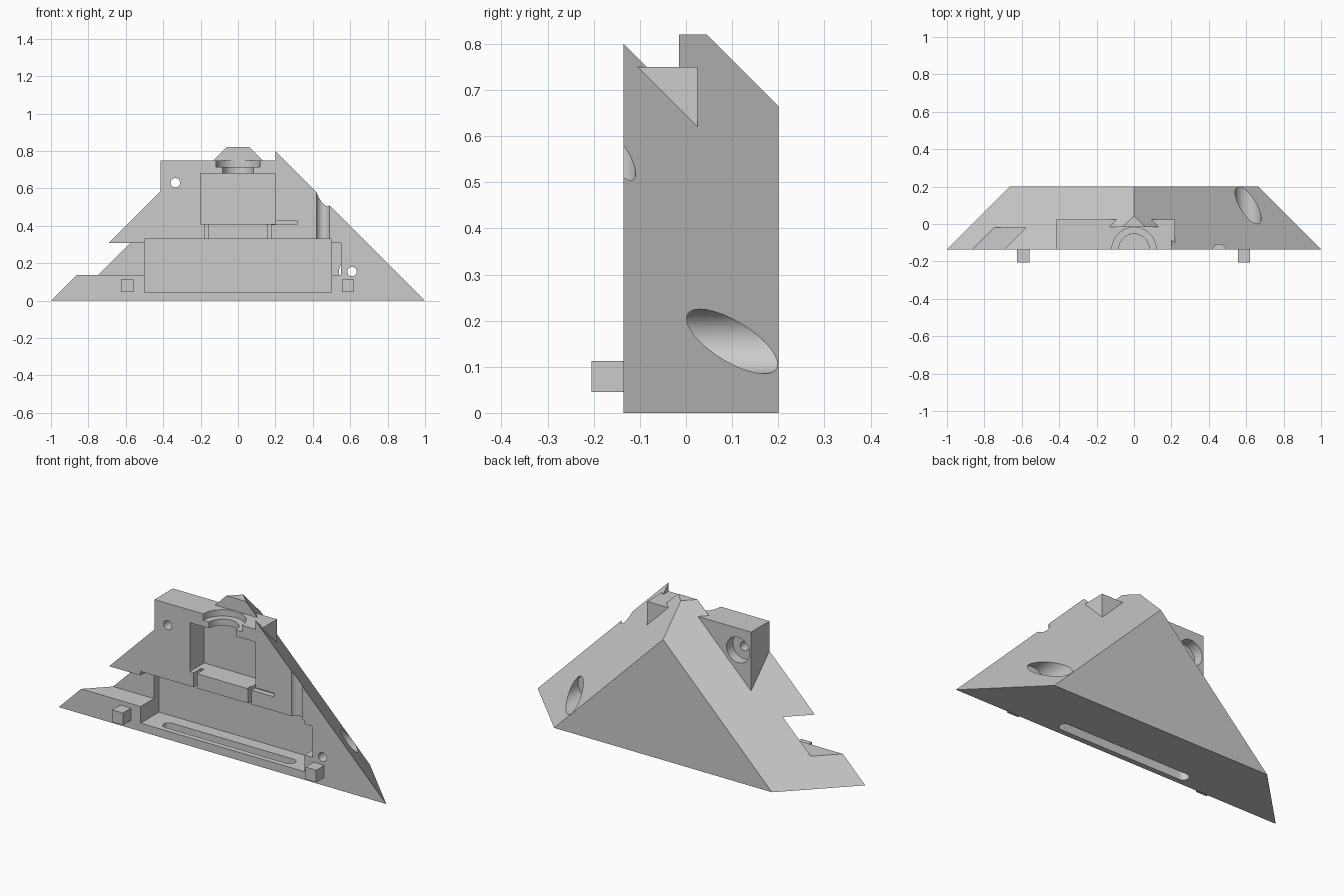
import bpy, bmesh, math
from mathutils import Vector, Matrix

if "Cube" in bpy.data.objects:
    bpy.data.objects.remove(bpy.data.objects["Cube"], do_unlink=True)

FRONT, BACK = -0.135, 0.2
OUT = FRONT - 0.1          # cutters start in front of the open face

grey = bpy.data.materials.new("plain_grey")
grey.use_nodes = True
grey.diffuse_color = (0.6, 0.6, 0.6, 1)
grey.node_tree.nodes["Principled BSDF"].inputs["Base Color"].default_value = (0.6, 0.6, 0.6, 1)


def finish(name, bm):
    bmesh.ops.recalc_face_normals(bm, faces=bm.faces)
    mesh = bpy.data.meshes.new(name)
    bm.to_mesh(mesh)
    bm.free()
    mesh.materials.append(grey)
    obj = bpy.data.objects.new(name, mesh)
    bpy.context.collection.objects.link(obj)
    return obj


def hull(name, points):
    bm = bmesh.new()
    verts = [bm.verts.new(p) for p in points]
    bmesh.ops.convex_hull(bm, input=verts)
    bmesh.ops.dissolve_limit(bm, angle_limit=0.01, verts=bm.verts, edges=bm.edges)
    return finish(name, bm)


def box(name, xs, ys, zs):
    return hull(name, [(x, y, z) for x in xs for y in ys for z in zs])


def cylinder(name, start, end, radius, sides=32):
    a, b = Vector(start), Vector(end)
    bm = bmesh.new()
    spin = (b - a).to_track_quat('Z', 'Y').to_matrix().to_4x4()
    bmesh.ops.create_cone(bm, cap_ends=True, segments=sides, radius1=radius, radius2=radius,
                          depth=(b - a).length, matrix=Matrix.Translation((a + b) / 2) @ spin)
    return finish(name, bm)


def combine(target, tool, operation='DIFFERENCE'):
    tool.hide_render = True
    mod = target.modifiers.new(tool.name, 'BOOLEAN')
    mod.operation, mod.object, mod.solver = operation, tool, 'EXACT'
    bpy.context.view_layer.objects.active = target
    bpy.ops.object.modifier_apply(modifier=mod.name)
    bpy.data.objects.remove(tool, do_unlink=True)


# Wedge body with diagonal flanks, a ridge and an upright back
inset = 1 - (BACK - FRONT)
shell = hull("housing_half", [(-1, FRONT, 0), (1, FRONT, 0), (-inset, BACK, 0), (inset, BACK, 0),
                              (0, FRONT, 1), (0, BACK, inset)])

# Square mounting block near the top
combine(shell, box("mount_block", (-0.415, 0.22), (FRONT, 0.025), (0.4, 0.75)), 'UNION')

# Flat ridge tip and the level shelf in front of it
combine(shell, box("tip_cut", (-0.5, 0.5), (-0.5, 0.5), (0.82, 1.2)))
combine(shell, box("shelf_cut", (-0.6, 0.2), (OUT, -0.015), (0.75, 1.2)))

# Rectangular pockets: x range, depth, z range
pockets = {
    "case_pocket": ((-0.5, 0.5), 0.025, (0.045, 0.33)),
    "side_channel": ((-1.2, 0.55), -0.02, (0.137, 0.308)),
    "motor_pocket": ((-0.2, 0.2), -0.01, (0.41, 0.68)),
    "left_wire_slot": ((0.157, 0.176), -0.07, (0.3, 0.45)),
    "right_wire_slot": ((-0.176, -0.157), -0.07, (0.3, 0.45)),
    "lever_slot": ((0.15, 0.315), -0.105, (0.408, 0.428)),
}
for name, (xs, depth, zs) in pockets.items():
    combine(shell, box(name, xs, (OUT, depth), zs))

# Stepped shaft seat and the vertical cable groove
combine(shell, cylinder("shaft_bore", (0, FRONT, 0.66), (0, FRONT, 0.8), 0.082, 48))
combine(shell, cylinder("shaft_seat", (0, FRONT, 0.715), (0, FRONT, 0.79), 0.118, 48))
combine(shell, cylinder("cable_groove", (0.455, -0.145, 0.3), (0.455, -0.145, 0.7), 0.036))

# Screw holes, widened at the back
for x, z in ((-0.335, 0.63), (0.61, 0.155)):
    combine(shell, cylinder("screw_hole", (x, OUT, z), (x, 0.3, z), 0.025))
    combine(shell, cylinder("screw_head", (x, -0.03, z), (x, 0.3, z), 0.07))

# Rounded slot through the floor
slot = [(side * (0.37 + 0.03 * math.cos(t)), -0.075 + 0.03 * math.sin(t), z)
        for side in (-1, 1) for z in (-0.1, 0.1)
        for t in [math.pi * (i / 12 - 0.5) for i in range(13)]]
combine(shell, hull("floor_slot", slot))

bpy.ops.object.select_all(action='DESELECT')
shell.select_set(True)
bpy.context.view_layer.objects.active = shell
bpy.ops.object.shade_smooth_by_angle(angle=math.radians(30))

# Square locating pegs on the open face
for side, x in (("left", 0.588), ("right", -0.592)):
    box(side + "_locating_peg", (x - 0.033, x + 0.033), (-0.205, FRONT), (0.045, 0.112))
